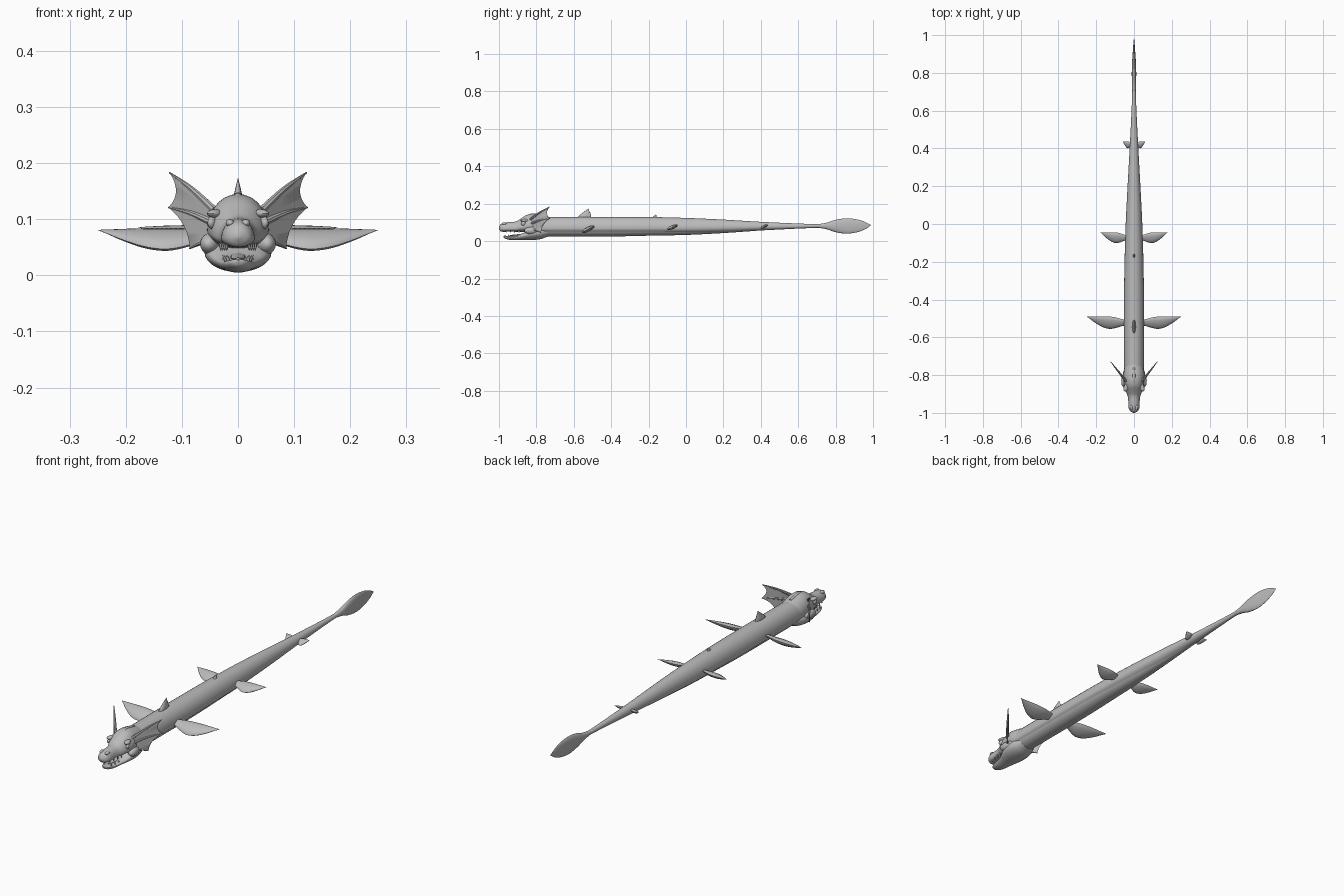
import bpy, bmesh, math
from mathutils import Vector as V

if "Cube" in bpy.data.objects:
    bpy.data.objects.remove(bpy.data.objects["Cube"])

grey = bpy.data.materials.new("stone grey")
grey.diffuse_color = (0.5, 0.5, 0.5, 1)
grey.use_nodes = True
grey.node_tree.nodes["Principled BSDF"].inputs["Base Color"].default_value = grey.diffuse_color


def finish(name, bm, angle=40):
    bmesh.ops.recalc_face_normals(bm, faces=bm.faces)
    me = bpy.data.meshes.new(name)
    bm.to_mesh(me)
    bm.free()
    me.materials.append(grey)
    ob = bpy.data.objects.new(name, me)
    bpy.context.collection.objects.link(ob)
    bpy.ops.object.select_all(action='DESELECT')
    ob.select_set(True)
    bpy.context.view_layer.objects.active = ob
    bpy.ops.object.shade_smooth_by_angle(angle=math.radians(angle))
    return ob


def spline(rows, k=4):
    """Catmull-Rom through rows of numbers."""
    out = []
    for i in range(len(rows) - 1):
        a, b, c, d = (rows[max(0, min(len(rows) - 1, i + j))] for j in (-1, 0, 1, 2))
        for s in range(k):
            t = s / k
            out.append([0.5 * (2*q + (r-p)*t + (2*p-5*q+4*r-w)*t*t + (3*q-p-3*r+w)*t**3)
                        for p, q, r, w in zip(a, b, c, d)])
    return out + [rows[-1]]


def loft(name, rings, angle=40):
    bm = bmesh.new()
    loops = [[bm.verts.new(p) for p in ring] for ring in rings]
    n = len(loops[0])
    for a, b in zip(loops, loops[1:]):
        for i in range(n):
            bm.faces.new((a[i], a[(i+1) % n], b[(i+1) % n], b[i]))
    bm.faces.new(loops[0])
    bm.faces.new(loops[-1])
    return finish(name, bm, angle)


def along_y(name, rows, n=28, k=4, x=0):
    """Rows: y, centre z, half width, height above, depth below."""
    rings = []
    for y, z, w, up, down in spline(rows, k):
        w, up, down = max(w, 4e-4), max(up, 4e-4), max(down, 4e-4)
        ring = []
        for i in range(n):
            c, s = math.cos(2*math.pi*i/n), math.sin(2*math.pi*i/n)
            ring.append(V((x + w*c, y, z + s*(up if s > 0 else down))))
        rings.append(ring)
    return loft(name, rings)


def tube(name, pts, radii, n=8):
    rings = []
    d = (V(pts[-1]) - V(pts[0])).normalized()
    u = d.cross(V((0, 1, 0.3))).normalized()
    v = d.cross(u)
    for row in spline([list(p) + [r] for p, r in zip(pts, radii)]):
        rings.append([V(row[:3]) + max(row[3], 3e-4)*(u*math.cos(6.28318*i/n) + v*math.sin(6.28318*i/n))
                      for i in range(n)])
    return loft(name, rings)


# Long body: back shell with a slightly narrower belly below it
along_y("back", [(-.80, .068, .052, .062, .030), (-.6, .068, .053, .062, .030), (-.4, .068, .053, .062, .030),
                 (-.2, .069, .050, .060, .030), (0, .070, .044, .054, .030), (.2, .073, .034, .042, .027),
                 (.4, .077, .023, .026, .020), (.6, .080, .013, .014, .013), (.75, .081, .008, .008, .008)])
along_y("belly", [(-.80, .066, .047, .02, .041), (-.4, .066, .047, .02, .041), (-.2, .067, .044, .02, .038),
                  (0, .069, .038, .02, .036), (.2, .073, .028, .018, .030), (.4, .077, .016, .01, .020)])

# Tail leaf
along_y("tail_fin", [(.70, .081, .009, .009, .009), (.75, .081, .011, .017, .017), (.80, .081, .012, .033, .033),
                     (.86, .081, .010, .041, .041), (.92, .083, .006, .032, .034),
                     (.96, .084, .003, .017, .019), (.99, .085, 0, 0, 0)])

# Head: skull with snout, and open lower jaw
along_y("skull", [(-.745, .075, .046, .055, .035), (-.78, .078, .054, .060, .035), (-.82, .080, .055, .065, .035),
                  (-.855, .078, .052, .060, .030), (-.885, .072, .044, .047, .022), (-.91, .067, .034, .038, .017),
                  (-.94, .066, .030, .036, .015), (-.97, .066, .029, .033, .016),
                  (-.99, .068, .021, .023, .016), (-1.0, .070, .004, .005, .004)])
along_y("lower_jaw", [(-.74, .050, .040, .02, .026), (-.78, .046, .056, .03, .036), (-.82, .042, .060, .03, .036),
                      (-.855, .034, .052, .018, .028), (-.885, .026, .040, .010, .020),
                      (-.92, .022, .031, .007, .017), (-.95, .022, .025, .006, .014),
                      (-.97, .024, .014, .005, .009), (-.976, .026, .002, .001, .002)])
along_y("tongue", [(-.86, .036, .012, .006, .006), (-.91, .031, .013, .005, .005), (-.945, .030, .003, .002, .002)], 12)
along_y("crest_ridge", [(-.76, .130, .006, .008, .01), (-.83, .138, .008, .009, .01), (-.90, .103, .003, .003, .01)], 12)


def ball(name, loc, size, tilt=0.0):
    bm = bmesh.new()
    bmesh.ops.create_uvsphere(bm, u_segments=18, v_segments=10, radius=1)
    c, s = math.cos(tilt), math.sin(tilt)
    for v in bm.verts:
        x, y, z = (v.co[i]*size[i] for i in range(3))
        v.co = V(loc) + V((x*c - y*s, x*s + y*c, z))
    return finish(name, bm)


# Side fin: a leaf, front edge low and rear edge high
def side_fin(name, sx, x0, x1, y_rear, chord, z_high, drop):
    rings = []
    for t, w, rear in spline([(0, .42, -.30), (.12, .55, -.22), (.3, .88, -.06), (.45, 1, 0), (.62, .86, .02),
                              (.8, .50, .01), (.93, .17, 0), (1, .01, 0)]):
        x = sx*(x0 + (x1 - x0)*t)
        hy, hz = chord*w/2, drop*w/2
        mid = V((x, y_rear + rear*chord - hy, z_high - hz))
        u, v = V((0, hy, hz)), V((0, -.35*hz, .35*hy))
        rings.append([mid + u*math.cos(math.pi*i/6) + v*math.sin(math.pi*i/6) for i in range(12)])
    loft(name, rings, 60)


# Dorsal spike: a leaning blade
def spike(name, y, z, length, height, width, lean):
    rings = []
    for t, s in spline([(0, 1), (.25, .92), (.5, .66), (.75, .34), (1, .01)]):
        rings.append([V((width*s*math.cos(math.pi*i/6), y + lean*t + length*s*math.sin(math.pi*i/6), z + height*t))
                      for i in range(12)])
    loft(name, rings, 60)


spike("dorsal_fin_large", -.55, .120, .034, .054, .010, .028)
spike("dorsal_fin_lobe", -.525, .122, .016, .034, .008, .012)
spike("dorsal_fin_small", -.172, .120, .013, .024, .007, .012)


def ear(x, z):
    """Sweeps the ear plane backward as it goes outward."""
    return V((x, -.835 + (x - .04)*1.27, z))


for sx, side in ((1, "right"), (-1, "left")):
    side_fin("front_fin_" + side, sx, .035, .25, -.49, .065, .081, .034)
    side_fin("middle_fin_" + side, sx, .032, .177, -.045, .056, .086, .024)
    side_fin("rear_fin_" + side, sx, .012, .060, .437, .036, .087, .018)
    # Head details
    ball("eye_" + side, (sx*.045, -.868, .094), (.008, .015, .012), sx*.4)
    ball("brow_" + side, (sx*.040, -.862, .110), (.013, .026, .008), sx*.4)
    ball("cheek_" + side, (sx*.048, -.825, .056), (.019, .040, .020), sx*.15)
    ball("nostril_" + side, (sx*.014, -.972, .093), (.008, .014, .007))
    for i in range(4):
        y = -.962 + i*.023
        w = .020 + i*.0035
        tube(f"upper_tooth_{side}_{i}", [(sx*w, y, .058), (sx*w, y, .051), (sx*w, y, .043)], (.004, .003, 0), 6)
        tube(f"lower_tooth_{side}_{i}", [(sx*w*.9, y + .012, .022), (sx*w*.9, y + .012, .030),
                                         (sx*w*.9, y + .012, .036)], (.004, .003, 0), 6)

    # Ear frill: scalloped web between three rays
    tips = [(.122, .183), (.124, .121), (.086, .048)]
    rim = []
    for (ax, az), (bx, bz), (cx, cz) in ((tips[0], tips[1], (.098, .147)), (tips[1], tips[2], (.088, .092))):
        for i in range(9):
            t = i/8
            rim.append(((1-t)**2*ax + 2*t*(1-t)*cx + t*t*bx, (1-t)**2*az + 2*t*(1-t)*cz + t*t*bz))
    bm = bmesh.new()
    grid = []
    for i, (x, z) in enumerate(rim):
        root = (.042, .115 - .055*i/(len(rim) - 1))
        col = []
        for thick in (-.002, .002):
            for t in (0, .5, 1):
                p = ear(root[0] + (x - root[0])*t, root[1] + (z - root[1])*t)
                col.append(bm.verts.new((sx*p.x, p.y + thick, p.z)))
        grid.append([col[0], col[1], col[2], col[5], col[4], col[3]])
    for a, b in zip(grid, grid[1:]):
        for j in range(6):
            bm.faces.new((a[j], a[(j+1) % 6], b[(j+1) % 6], b[j]))
    bm.faces.new(grid[0])
    bm.faces.new(grid[-1])
    finish("ear_web_" + side, bm)
    for i, ((x, z), rz) in enumerate(zip(tips, (.116, .092, .062))):
        pts = [ear(.042, rz), ear((.042 + x)/2, (rz + z)/2 + .004), ear(x, z)]
        tube(f"ear_ray_{side}_{i}", [(sx*p.x, p.y, p.z) for p in pts], (.007, .005, .0015))
